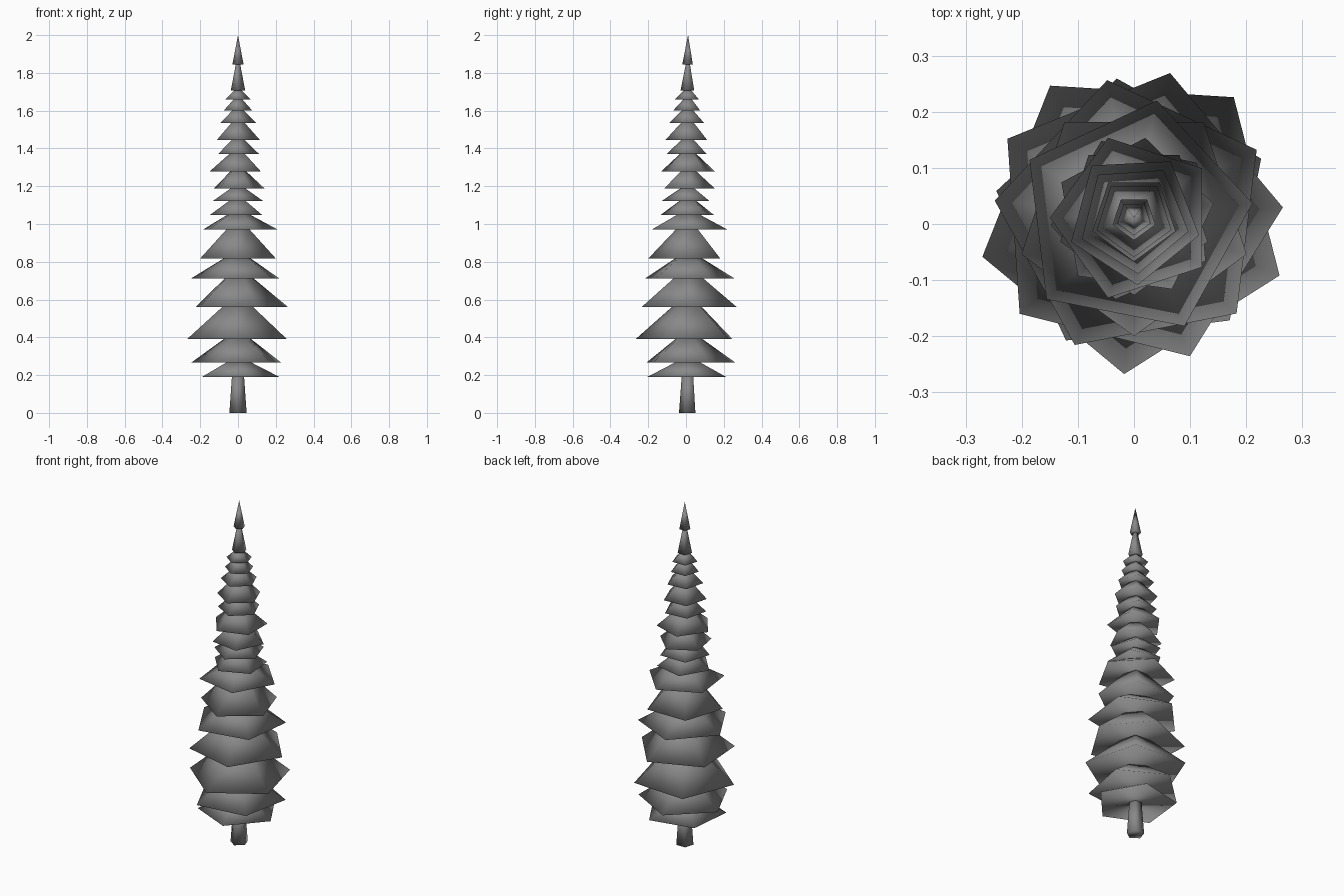
import bpy
import bmesh
import math

if "Cube" in bpy.data.objects:
    bpy.data.objects.remove(bpy.data.objects["Cube"])

SIDES = 5
AXIS_Y = 0.011      # pentagons are off centre in their bounding box
TOP_RATIO = 0.31    # upper radius of a tier relative to its skirt

grey = bpy.data.materials.new("plain grey")
grey.diffuse_color = (0.25, 0.25, 0.25, 1)
grey.use_nodes = True
grey.node_tree.nodes["Principled BSDF"].inputs["Base Color"].default_value = grey.diffuse_color


def frustum(name, z0, z1, r0, r1, angle):
    """Closed five-sided frustum (or cone when r1 is 0), smooth shaded."""
    bm = bmesh.new()

    def ring(r, z):
        return [bm.verts.new((r * math.cos(a), r * math.sin(a) + AXIS_Y, z))
                for a in (math.radians(angle + i * 360 / SIDES) for i in range(SIDES))]

    low = ring(r0, z0)
    bm.faces.new(low[::-1])
    if r1 > 0:
        high = ring(r1, z1)
        bm.faces.new(high)
    else:
        tip = bm.verts.new((0, AXIS_Y, z1))
    for i in range(SIDES):
        j = (i + 1) % SIDES
        if r1 > 0:
            bm.faces.new((low[i], low[j], high[j], high[i]))
        else:
            bm.faces.new((low[i], low[j], tip))
    for f in bm.faces:
        f.smooth = True
    mesh = bpy.data.meshes.new(name)
    bm.to_mesh(mesh)
    bm.free()
    mesh.materials.append(grey)
    bpy.context.collection.objects.link(bpy.data.objects.new(name, mesh))


# Foliage tiers from the ground up: skirt height, skirt radius, twist in degrees
TIERS = [
    (0.19, 0.221, 66), (0.268, 0.25, 25), (0.39, 0.279, 50.4), (0.56, 0.266, 4),
    (0.712, 0.25, 29), (0.817, 0.211, 54), (0.97, 0.213, 7), (1.048, 0.149, 41),
    (1.123, 0.138, 54), (1.187, 0.144, 10), (1.278, 0.15, 36), (1.37, 0.115, 59),
    (1.445, 0.12, 57), (1.535, 0.10, 58), (1.602, 0.078, 54), (1.66, 0.07, 54),
    (1.707, 0.04, 54), (1.845, 0.031, 54),
]

# Trunk
frustum("trunk", 0, TIERS[0][0], 0.048, 0.034, 54)

# Each tier reaches up to the skirt of the next one; the last is a pointed tip
for k, (z, r, twist) in enumerate(TIERS):
    last = k == len(TIERS) - 1
    top = 2.0 if last else TIERS[k + 1][0]
    frustum("treetop" if last else f"foliage_tier_{k + 1}",
            z, top, r, 0 if last else r * TOP_RATIO, twist)
